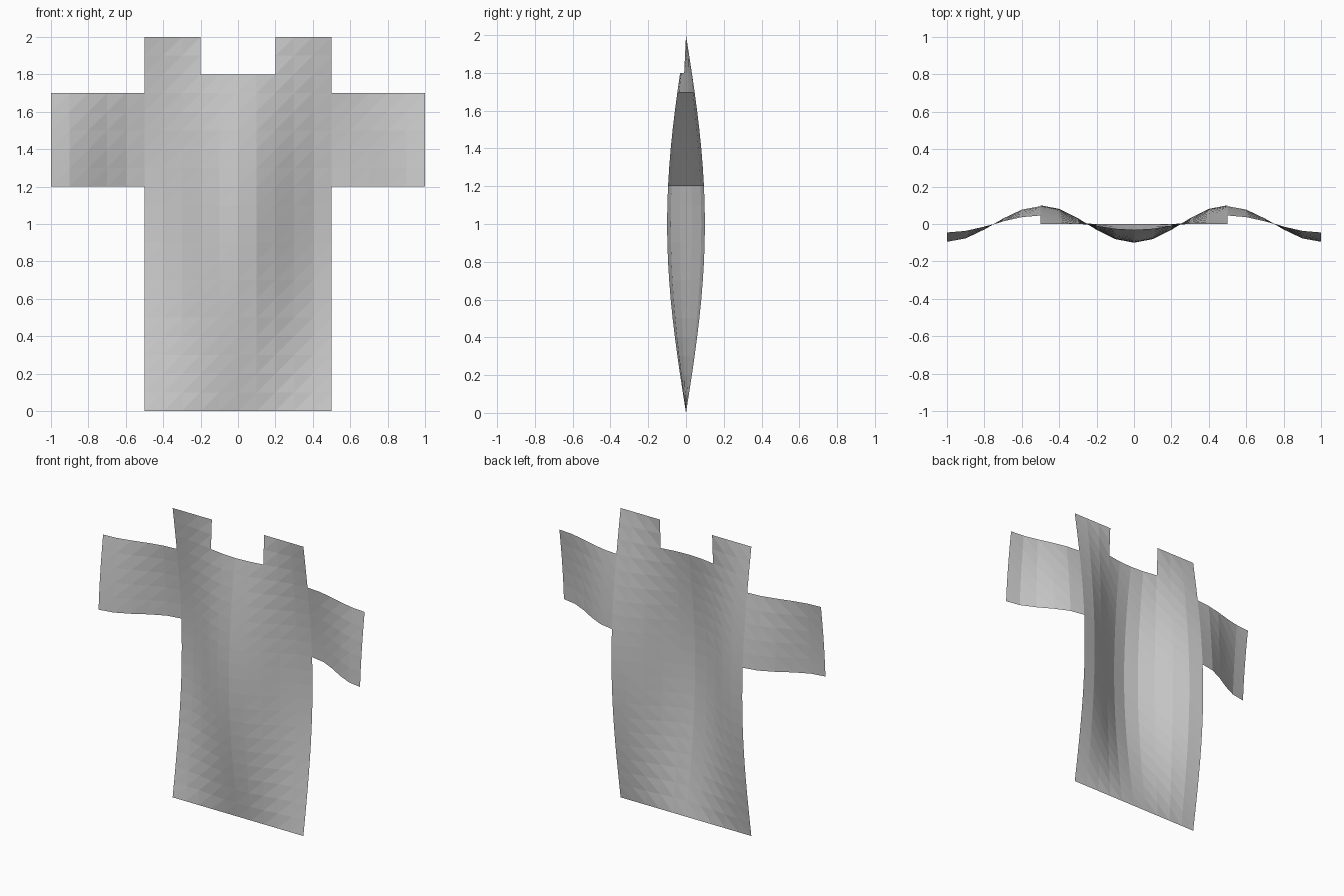
import bpy, bmesh
from math import sin, cos, pi

if "Cube" in bpy.data.objects:
    bpy.data.objects.remove(bpy.data.objects["Cube"])

STEP = 0.1


def in_panel(i, k):
    """True if grid cell (column i, row k) belongs to the shirt outline."""
    torso = -5 <= i < 5 and 0 <= k < 20
    sleeves = 12 <= k < 17
    neck = -2 <= i < 2 and k >= 18
    return (torso or sleeves) and not neck


def ripple(x, z):
    """Cloth waves across the width, fading out at hem and shoulders."""
    return -0.1 * cos(2 * pi * x) * sin(pi * z / 2)


# Rippled cloth sheet cut to a shirt shape
bm = bmesh.new()
grid = {}


def vert(i, k):
    if (i, k) not in grid:
        x, z = i * STEP, k * STEP
        grid[i, k] = bm.verts.new((x, ripple(x, z), z))
    return grid[i, k]


for i in range(-10, 10):
    for k in range(20):
        if in_panel(i, k):
            a, b = vert(i, k), vert(i + 1, k)
            c, d = vert(i + 1, k + 1), vert(i, k + 1)
            bm.faces.new((a, b, c))
            bm.faces.new((a, c, d))

mesh = bpy.data.meshes.new("shirt_cloth")
bm.to_mesh(mesh)
bm.free()
shirt = bpy.data.objects.new("shirt_cloth", mesh)
bpy.context.collection.objects.link(shirt)
